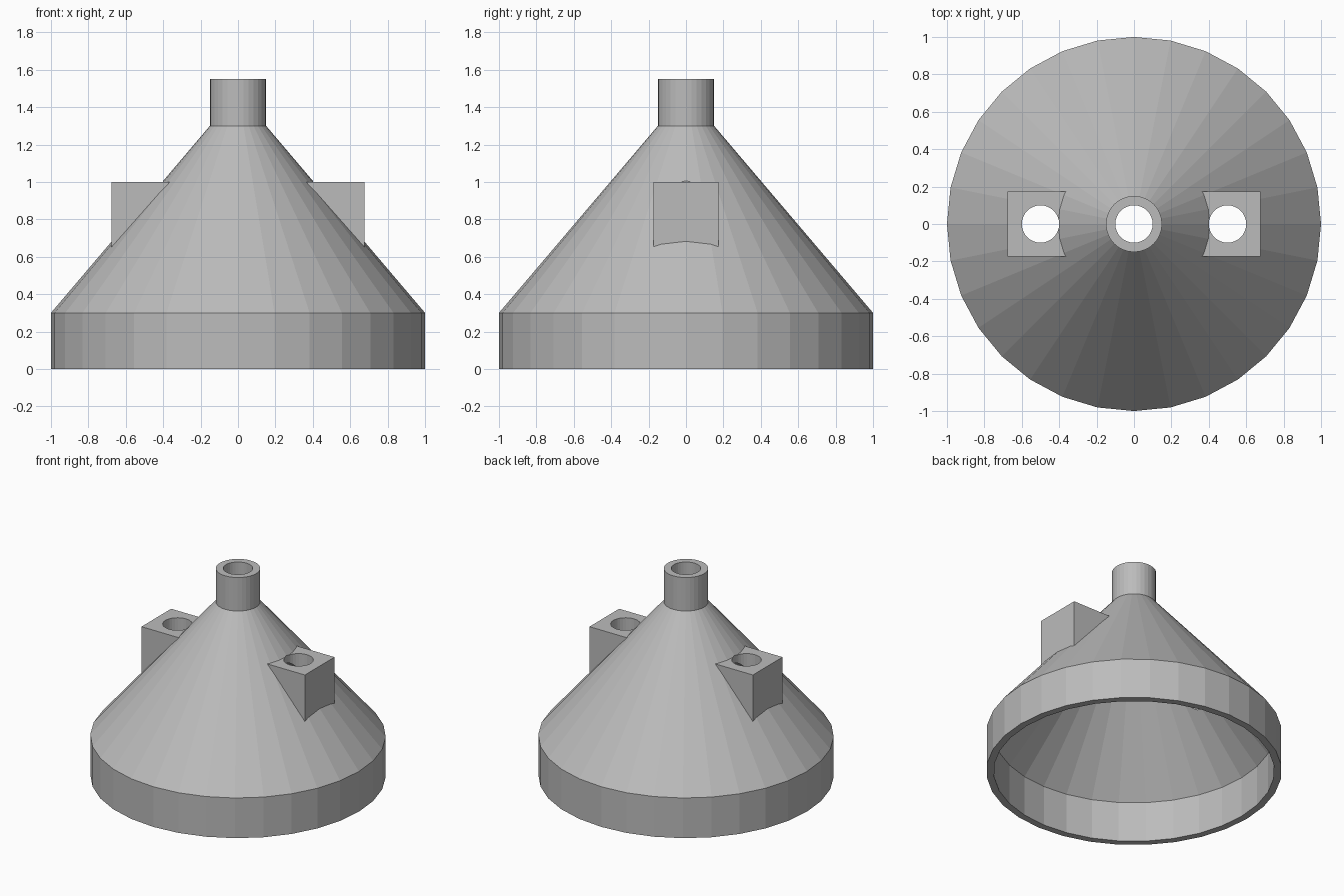
import bpy, bmesh, math

if "Cube" in bpy.data.objects:
    bpy.data.objects.remove(bpy.data.objects["Cube"])

SIDES = 32
grey = bpy.data.materials.new("plain_grey")
grey.diffuse_color = (0.5, 0.5, 0.5, 1)
grey.use_nodes = True
grey.node_tree.nodes["Principled BSDF"].inputs["Base Color"].default_value = grey.diffuse_color


def make(name, bm):
    bmesh.ops.recalc_face_normals(bm, faces=bm.faces[:])
    mesh = bpy.data.meshes.new(name)
    bm.to_mesh(mesh)
    bm.free()
    mesh.materials.append(grey)
    ob = bpy.data.objects.new(name, mesh)
    bpy.context.collection.objects.link(ob)
    return ob


def turned(name, profile, cx=0.0):
    """Closed solid from (radius, z) rings around a vertical axis at x = cx."""
    bm = bmesh.new()
    rings = [[bm.verts.new((cx + r * math.cos(2 * math.pi * i / SIDES),
                            r * math.sin(2 * math.pi * i / SIDES), z))
              for i in range(SIDES)] for r, z in profile]
    for a, b in zip(rings, rings[1:]):
        for i in range(SIDES):
            j = (i + 1) % SIDES
            bm.faces.new((a[i], a[j], b[j], b[i]))
    bm.faces.new(rings[0][::-1])
    bm.faces.new(rings[-1])
    return make(name, bm)


def block(name, x0, x1, y0, y1, z0, z1):
    bm = bmesh.new()
    bmesh.ops.create_cube(bm, size=1)
    for v in bm.verts:
        v.co = ((x0 + x1) / 2 + v.co.x * (x1 - x0),
                (y0 + y1) / 2 + v.co.y * (y1 - y0),
                (z0 + z1) / 2 + v.co.z * (z1 - z0))
    return make(name, bm)


def boolean(target, tool, operation):
    mod = target.modifiers.new(tool.name, 'BOOLEAN')
    mod.operation, mod.solver, mod.object = operation, 'EXACT', tool
    bpy.context.view_layer.update()
    dg = bpy.context.evaluated_depsgraph_get()
    mesh = bpy.data.meshes.new_from_object(target.evaluated_get(dg))
    target.modifiers.clear()
    target.data = mesh
    bpy.data.objects.remove(tool)


# outer funnel: rim, cone and neck
funnel = turned("funnel", [(1, 0), (1, 0.3), (0.15, 1.3), (0.15, 1.55)])

# square lugs on both sides
for s in (-1, 1):
    xs = sorted((s * 0.325, s * 0.675))
    boolean(funnel, block("lug", *xs, -0.175, 0.175, 0.64, 1.0), 'UNION')

# hollow inside, open at the bottom and through the neck
boolean(funnel, turned("hollow", [(0.95, -0.1), (0.95, 0.3), (0.1, 1.3), (0.1, 1.7)]), 'DIFFERENCE')

# vertical holes through the lugs
for s in (-1, 1):
    boolean(funnel, turned("lug_hole", [(0.1, 0.4), (0.1, 1.2)], s * 0.5), 'DIFFERENCE')
